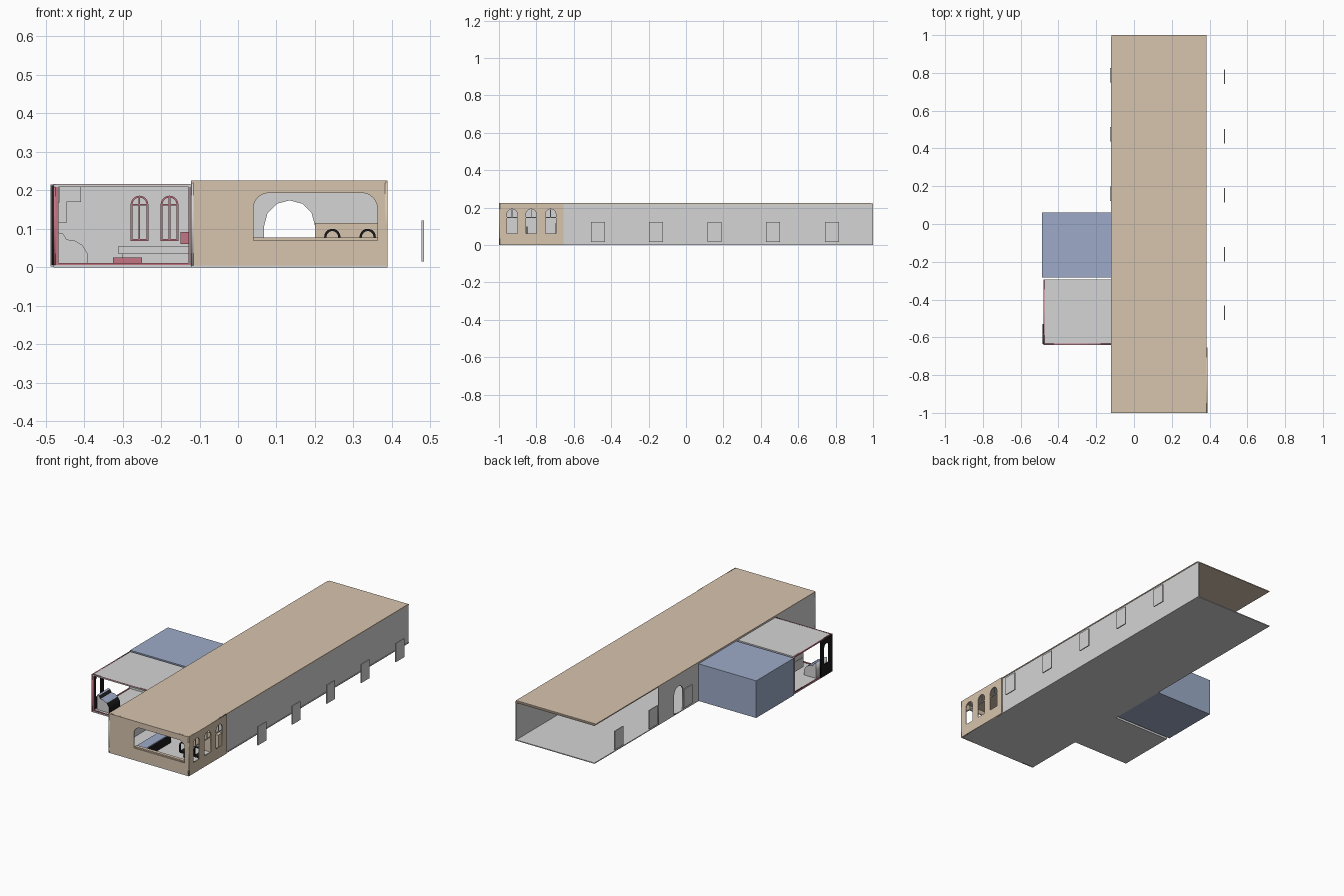
import bpy, math
from mathutils import Matrix, Vector

cube = bpy.data.objects.get("Cube")
if cube:
    bpy.data.objects.remove(cube, do_unlink=True)


def material(name, rgb):
    m = bpy.data.materials.new(name)
    m.use_nodes = True
    m.diffuse_color = (*rgb, 1)
    m.node_tree.nodes["Principled BSDF"].inputs["Base Color"].default_value = (*rgb, 1)
    return m


TAN = material("tan plaster", (0.68, 0.55, 0.42))
GREY = material("light grey", (0.66, 0.66, 0.66))
BLUE = material("dusty blue", (0.34, 0.41, 0.58))
PINK = material("rose trim", (0.55, 0.18, 0.23))
BLACK = material("black", (0.01, 0.01, 0.01))


def add(name, mesh, mat):
    mesh.materials.clear()
    mesh.materials.append(mat)
    ob = bpy.data.objects.new(name, mesh)
    bpy.context.collection.objects.link(ob)
    return ob


def box(name, x, y, z, mat):
    """Box from (low, high) pairs."""
    mesh = bpy.data.meshes.new(name)
    verts = [(a, b, c) for a in x for b in y for c in z]
    faces = [(0, 1, 3, 2), (4, 6, 7, 5), (0, 4, 5, 1),
             (2, 3, 7, 6), (0, 2, 6, 4), (1, 5, 7, 3)]
    mesh.from_pydata(verts, [], faces)
    return add(name, mesh, mat)


def panel(name, outlines, facing, at, mat, thick=0.006):
    """Flat panel with holes: the first outline is the edge, the rest are cut out."""
    curve = bpy.data.curves.new(name, "CURVE")
    curve.dimensions = "2D"
    curve.fill_mode = "BOTH"
    curve.extrude = thick / 2
    for pts in outlines:
        s = curve.splines.new("POLY")
        s.points.add(len(pts) - 1)
        for p, (u, v) in zip(s.points, pts):
            p.co = (u, v, 0, 1)
        s.use_cyclic_u = True
    temp = bpy.data.objects.new(name + " outline", curve)
    bpy.context.collection.objects.link(temp)
    bpy.context.view_layer.update()
    deps = bpy.context.evaluated_depsgraph_get()
    mesh = bpy.data.meshes.new_from_object(temp.evaluated_get(deps))
    bpy.data.objects.remove(temp, do_unlink=True)
    turn = Matrix.Rotation(math.pi / 2, 4, "X")
    offset = Vector((0, at, 0))
    if facing == "x":
        turn = Matrix.Rotation(math.pi / 2, 4, "Z") @ turn
        offset = Vector((at, 0, 0))
    mesh.transform(Matrix.Translation(offset) @ turn)
    return add(name, mesh, mat)


def rect(u0, u1, v0, v1):
    return [(u0, v0), (u1, v0), (u1, v1), (u0, v1)]


def arch(u0, u1, v0, v1, r=None, steps=8):
    """Opening with rounded top corners, a full half circle by default."""
    r = r or (u1 - u0) / 2
    pts = [(u0, v0), (u1, v0)]
    for cx, start in ((u1 - r, 0), (u0 + r, math.pi / 2)):
        for i in range(steps + 1):
            a = start + math.pi / 2 * i / steps
            p = (cx + r * math.cos(a), v1 - r + r * math.sin(a))
            if math.dist(p, pts[-1]) > 0.0001:
                pts.append(p)
    return pts


# Long hall: floor, roof and side walls
box("hall_floor", (-0.12, 0.385), (-1, 1), (0, 0.005), GREY)
box("hall_roof", (-0.122, 0.385), (-1, 0.99), (0.219, 0.225), TAN)
box("roof_back_edge", (-0.12, 0.383), (0.99, 1), (0.217, 0.222), TAN)
box("hall_left_wall", (0.376, 0.382), (-0.655, 1), (0.005, 0.219), GREY)
panel("hall_right_wall", [rect(-1, 0.42, 0.005, 0.219),
                          arch(0.2, 0.28, 0.006, 0.155)], "x", -0.118, GREY)

# Front room: facade, arched side windows and inner partition
panel("front_wall", [rect(-0.122, 0.388, 0, 0.225),
                     arch(0.04, 0.362, 0.07, 0.193, r=0.04)], "y", -0.997, TAN)
box("front_window_sill", (0.04, 0.362), (-0.994, -0.975), (0.07, 0.077), TAN)
windows = [-0.93, -0.828, -0.724]
panel("front_side_wall", [rect(-1, -0.655, 0, 0.225)] +
      [arch(c - 0.028, c + 0.028, 0.063, 0.192) for c in windows], "x", 0.385, TAN)
for c in windows:
    box("side_window_crossbar", (0.38, 0.384), (c - 0.028, c + 0.028), (0.145, 0.15), GREY)
    box("side_window_mullion", (0.38, 0.384), (c - 0.002, c + 0.002), (0.15, 0.191), GREY)
panel("front_partition", [rect(-0.115, 0.378, 0.005, 0.219),
                          arch(0.068, 0.2, 0.006, 0.174, steps=3)], "y", -0.658, GREY)

# Front room furniture
box("tan_counter", (0.2, 0.365), (-0.7, -0.665), (0.005, 0.115), TAN)
box("bench_base", (0.03, 0.08), (-0.95, -0.72), (0.005, 0.055), BLACK)
box("bench_top", (0.025, 0.085), (-0.955, -0.715), (0.055, 0.062), BLUE)
for c in (0.245, 0.337):
    panel("chair_back", [arch(c - 0.021, c + 0.021, 0.04, 0.1),
                         arch(c - 0.015, c + 0.015, 0.046, 0.094)], "y", -0.85, BLACK)
    box("chair_seat", (c - 0.02, c + 0.02), (-0.85, -0.81), (0.035, 0.045), BLACK)
    box("chair_post", (c - 0.006, c + 0.006), (-0.836, -0.824), (0.005, 0.035), BLACK)

# Free standing door plates along both sides
for c in (-0.47, -0.16, 0.153, 0.465, 0.78):
    box("left_door_plate", (0.477, 0.483), (c - 0.038, c + 0.038), (0.015, 0.122), GREY)
for c in (0.16, 0.475, 0.787):
    box("right_door_plate", (-0.127, -0.122), (c - 0.038, c + 0.038), (0.015, 0.122), GREY)

# Blue annex
box("blue_annex", (-0.487, -0.122), (-0.282, 0.06), (0.002, 0.215), BLUE)

# Grey annex: open at the front and right side
box("annex_floor", (-0.48, -0.12), (-0.64, -0.295), (0, 0.006), GREY)
box("annex_roof", (-0.48, -0.122), (-0.64, -0.295), (0.209, 0.215), GREY)
box("annex_back_wall", (-0.48, -0.122), (-0.301, -0.295), (0.006, 0.209), GREY)
panel("annex_front_trim", [rect(-0.478, -0.123, 0.004, 0.216),
                           rect(-0.466, -0.129, 0.011, 0.209)], "y", -0.636, PINK)
panel("annex_side_trim", [rect(-0.64, -0.295, 0.004, 0.216),
                          rect(-0.634, -0.301, 0.01, 0.21)], "x", -0.477, PINK)
panel("annex_side_panel", [rect(-0.634, -0.53, 0.006, 0.212),
                           arch(-0.605, -0.56, 0.07, 0.185)], "x", -0.481, BLACK)
for c in (-0.256, -0.178):
    panel("annex_window_frame", [arch(c - 0.023, c + 0.023, 0.068, 0.186),
                                 arch(c - 0.018, c + 0.018, 0.073, 0.181)],
          "y", -0.304, PINK)
    box("annex_window_mullion", (c - 0.002, c + 0.002), (-0.307, -0.301), (0.07, 0.184), PINK)
    box("annex_window_crossbar", (c - 0.02, c + 0.02), (-0.307, -0.301), (0.16, 0.164), PINK)

# Grey annex furniture
box("long_bench_top", (-0.31, -0.125), (-0.36, -0.302), (0.035, 0.055), GREY)
box("long_bench_base", (-0.3, -0.125), (-0.35, -0.302), (0.006, 0.035), GREY)
box("rose_step", (-0.325, -0.25), (-0.46, -0.4), (0.006, 0.025), PINK)
box("rose_cabinet", (-0.15, -0.123), (-0.45, -0.38), (0.06, 0.092), PINK)
box("upper_cabinet", (-0.464, -0.408), (-0.4, -0.302), (0.17, 0.209), GREY)
box("lower_cabinet", (-0.466, -0.445), (-0.4, -0.302), (0.115, 0.17), GREY)
seat = panel("curved_seat", [[(-0.466, 0.006), (-0.39, 0.006), (-0.39, 0.035),
                              (-0.405, 0.058), (-0.425, 0.07), (-0.445, 0.072),
                              (-0.455, 0.088), (-0.466, 0.09)]], "y", -0.56, GREY, 0.1)
seat.data.materials.append(BLACK)
seat.data.materials.append(BLUE)
for f in seat.data.polygons:
    if f.normal.z > 0.7:
        f.material_index = 2
    elif f.normal.x > 0.4:
        f.material_index = 1
